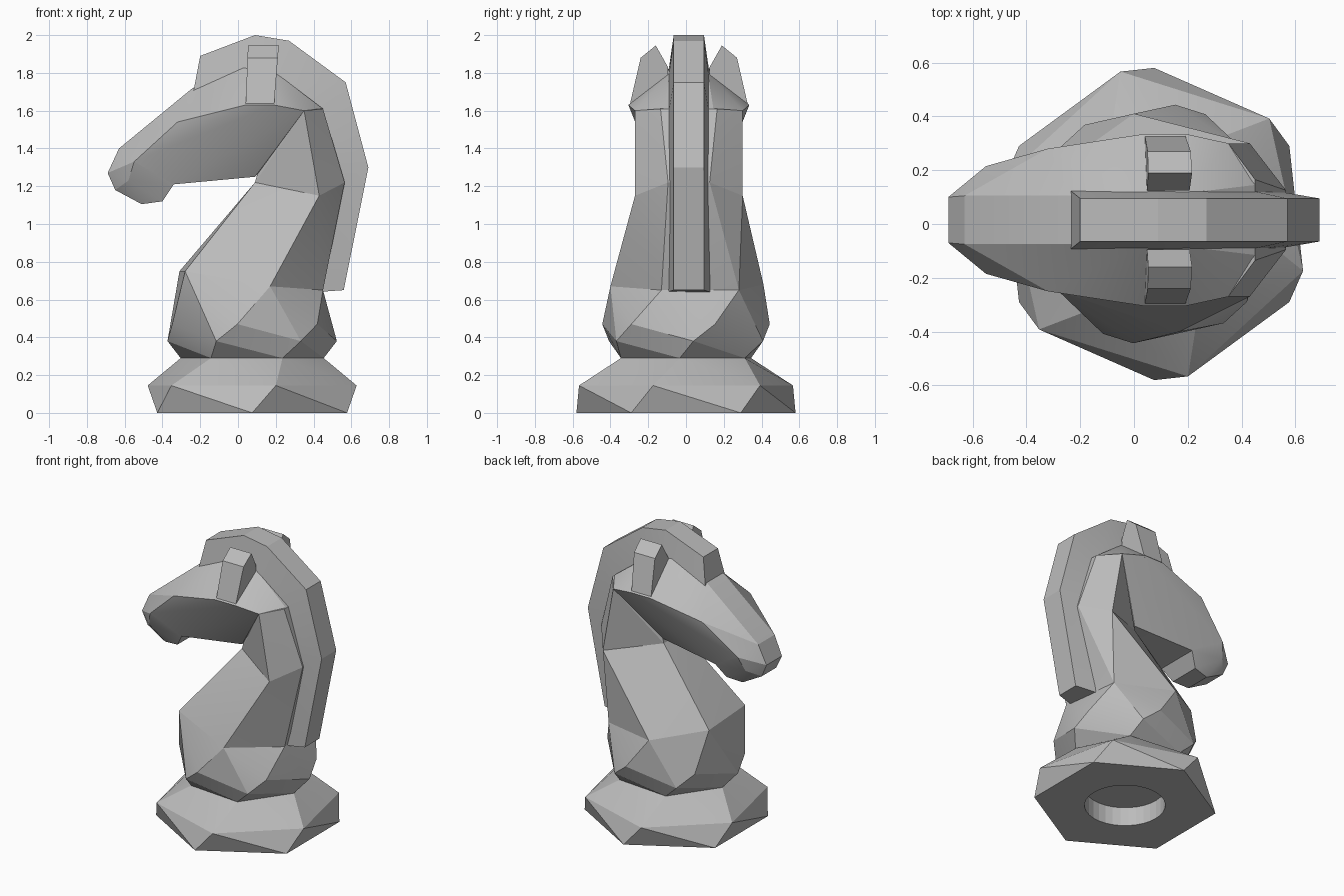
import bpy, bmesh, math

cube = bpy.data.objects.get("Cube")
if cube:
    bpy.data.objects.remove(cube, do_unlink=True)

grey = bpy.data.materials.new("light grey")
grey.use_nodes = True
grey.diffuse_color = (0.5, 0.5, 0.5, 1)
grey.node_tree.nodes["Principled BSDF"].inputs["Base Color"].default_value = (0.5, 0.5, 0.5, 1)

CX = 0.075   # centre of the foot along x
CY = 0.015   # mirror line of neck and head


def finish(name, bm):
    bmesh.ops.recalc_face_normals(bm, faces=bm.faces)
    mesh = bpy.data.meshes.new(name)
    bm.to_mesh(mesh)
    bm.free()
    obj = bpy.data.objects.new(name, mesh)
    bpy.context.collection.objects.link(obj)
    mesh.materials.append(grey)
    bpy.ops.object.select_all(action='DESELECT')
    obj.select_set(True)
    bpy.context.view_layer.objects.active = obj
    bpy.ops.object.shade_smooth_by_angle(angle=math.radians(20))
    return obj


def hull(name, points):
    bm = bmesh.new()
    for p in points:
        bm.verts.new(p)
    res = bmesh.ops.convex_hull(bm, input=bm.verts)
    junk = {v for v in res["geom_interior"] + res["geom_unused"] if isinstance(v, bmesh.types.BMVert)}
    bmesh.ops.delete(bm, geom=list(junk), context='VERTS')
    bmesh.ops.dissolve_limit(bm, angle_limit=0.01, verts=bm.verts, edges=bm.edges)
    return finish(name, bm)


def hexagon(radius, z, twist):
    angles = [math.radians(60 * i - 90 + twist) for i in range(6)]
    return [(CX + radius * math.cos(a), radius * math.sin(a), z) for a in angles]


def both_sides(points):
    return [(x, CY + s * y, z) for x, y, z in points for s in (-1, 1)]


# Twisted hexagonal foot with a round recess underneath
waist = hexagon(0.38, 0.29, 25)
foot = hull("foot", hexagon(0.58, 0, 0) + hexagon(0.58, 0.145, 12.5) + waist)
bpy.ops.mesh.primitive_cylinder_add(vertices=32, radius=0.255, depth=0.26, location=(CX, 0, 0))
cutter = bpy.context.object
cutter.hide_render = True
cutter.data.materials.append(grey)
bpy.context.view_layer.objects.active = foot
cut = foot.modifiers.new("recess", 'BOOLEAN')
cut.operation = 'DIFFERENCE'
cut.object = cutter
bpy.ops.object.modifier_apply(modifier=cut.name)
bpy.data.objects.remove(cutter, do_unlink=True)

# Collar and chest
chest = [(-0.28, -0.25, 0.75), (0.17, -0.40, 0.67), (0.45, -0.13, 0.65),
         (0.40, 0.28, 0.65), (0.0, 0.41, 0.68), (-0.31, 0.19, 0.75)]
hull("collar", waist + hexagon(0.45, 0.38, 35) + hexagon(0.45, 0.47, 50) + chest)

# Neck in two leaning blocks
nape = both_sides([(0.09, 0.1, 1.22), (0.43, 0.285, 1.15), (0.565, 0.11, 1.22)])
hull("lower_neck", chest + nape)
hull("upper_neck", nape + both_sides([(0.35, 0.285, 1.6), (0.45, 0.15, 1.61), (0.2, 0.1, 1.62)]))

# Head: brow ridge, cheek edge and jaw line
hull("head", both_sides([
    (-0.69, 0.085, 1.27), (-0.63, 0.09, 1.4), (-0.24, 0.09, 1.72),
    (0.03, 0.1, 1.83), (0.2, 0.1, 1.80), (0.45, 0.13, 1.61),
    (-0.55, 0.2, 1.33), (-0.32, 0.265, 1.54), (0.04, 0.32, 1.63),
    (0.19, 0.32, 1.63), (0.35, 0.285, 1.6),
    (-0.34, 0.15, 1.21), (0.09, 0.1, 1.25)]))
hull("muzzle", both_sides([
    (-0.69, 0.085, 1.27), (-0.65, 0.08, 1.18), (-0.51, 0.09, 1.105),
    (-0.4, 0.11, 1.12), (-0.34, 0.15, 1.21), (-0.55, 0.2, 1.33), (-0.58, 0.16, 1.23)]))

# Mane: curved strip, narrower on its outer face
outer = [(-0.2, 1.89), (0.09, 2.0), (0.27, 1.97), (0.57, 1.75), (0.69, 1.3), (0.56, 0.65)]
inner = [(-0.24, 1.68), (0.06, 1.78), (0.2, 1.74), (0.42, 1.56), (0.5, 1.22), (0.42, 0.64)]
bm = bmesh.new()
rows = [[bm.verts.new((x, CY + y, z)) for (x, z), y in
         zip((o, o, i, i), (-0.08, 0.08, 0.112, -0.112))] for o, i in zip(outer, inner)]
for a, b in zip(rows, rows[1:]):
    for k in range(4):
        n = (k + 1) % 4
        bm.faces.new((a[k], a[n], b[n], b[k]))
bm.faces.new(rows[0])
bm.faces.new(rows[-1])
finish("mane", bm)

# Ears
ear = [(0.315, 1.62), (0.255, 1.88), (0.175, 1.945), (0.11, 1.83), (0.11, 1.6)]
for name, s in (("right_ear", -1), ("left_ear", 1)):
    hull(name, [(x + 0.1 * (z - 1.62) * lean, CY + s * y, z)
                for x, lean in ((0.04, 0.4), (0.19, 0.8)) for y, z in ear])
